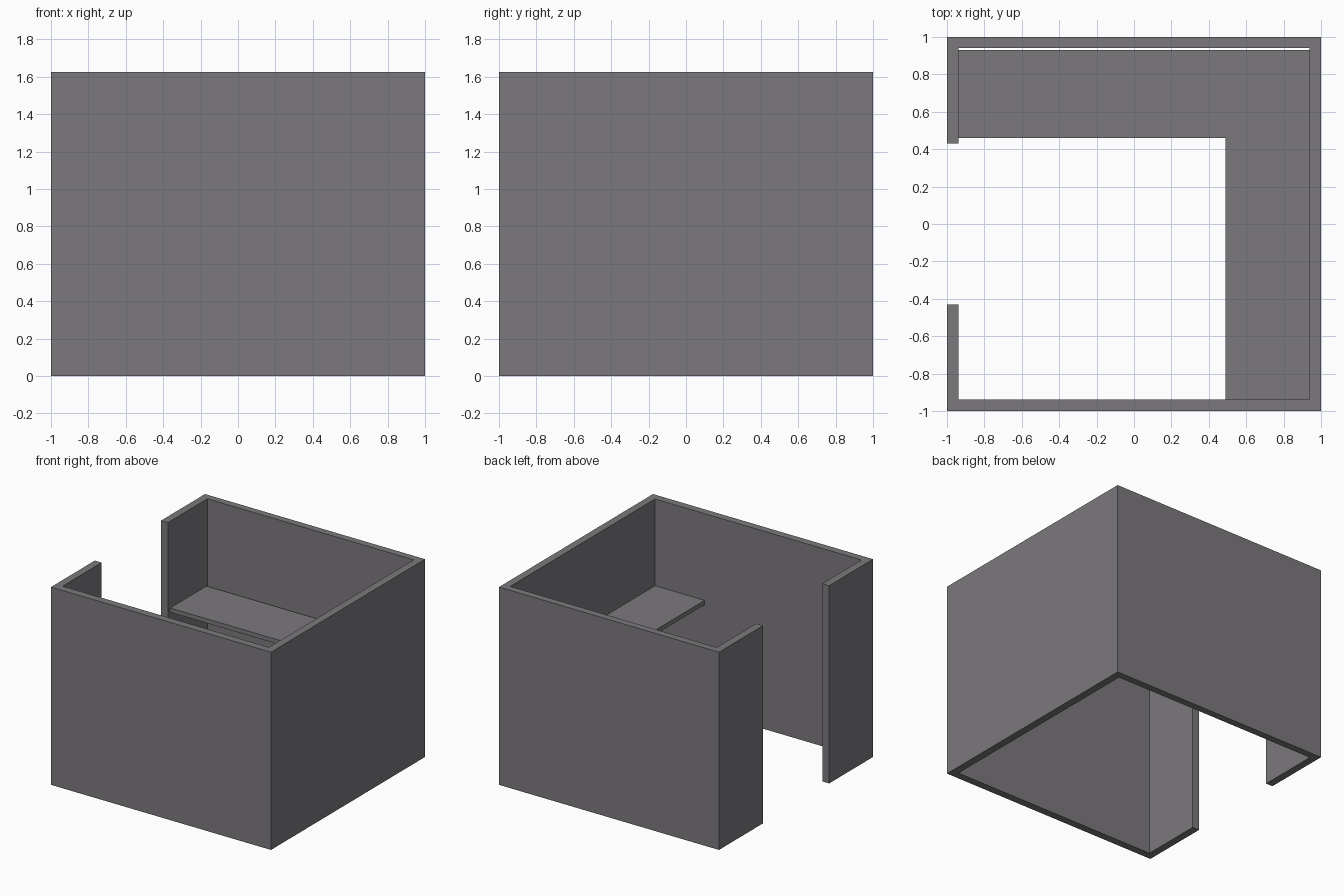
import bpy
import bmesh

if "Cube" in bpy.data.objects:
    bpy.data.objects.remove(bpy.data.objects["Cube"])

grey = bpy.data.materials.new("warm_grey")
grey.diffuse_color = (0.20, 0.19, 0.202, 1)
grey.use_nodes = True
grey.node_tree.nodes["Principled BSDF"].inputs["Base Color"].default_value = grey.diffuse_color


def extrude_outline(name, outline, z0, z1):
    """Closed flat outline (counter-clockwise) pulled up from z0 to z1."""
    bm = bmesh.new()
    base = bm.faces.new([bm.verts.new((x, y, z0)) for x, y in outline])
    new = bmesh.ops.extrude_face_region(bm, geom=[base], use_keep_orig=True)
    top = [v for v in new["geom"] if isinstance(v, bmesh.types.BMVert)]
    bmesh.ops.translate(bm, verts=top, vec=(0, 0, z1 - z0))
    bmesh.ops.recalc_face_normals(bm, faces=bm.faces[:])
    mesh = bpy.data.meshes.new(name)
    bm.to_mesh(mesh)
    bm.free()
    mesh.materials.append(grey)
    obj = bpy.data.objects.new(name, mesh)
    bpy.context.collection.objects.link(obj)
    return obj


HEIGHT = 1.625
INNER = 0.938    # inside face of the walls
BACK = 0.942     # inside face of the back wall
DOOR = 0.43      # half width of the doorway on the left

# Walls: one C-shaped run, open at the doorway
extrude_outline("booth_walls", [
    (-1, -DOOR), (-1, -1), (1, -1), (1, 1), (-1, 1), (-1, DOOR),
    (-INNER, DOOR), (-INNER, BACK), (INNER, BACK),
    (INNER, -INNER), (-INNER, -INNER), (-INNER, -DOOR)], 0, HEIGHT)

# L-shaped counter along the back and right walls, with a slit at the back
extrude_outline("corner_counter", [
    (0.488, -INNER), (INNER, -INNER), (INNER, 0.931),
    (-INNER, 0.931), (-INNER, 0.46), (0.488, 0.46)], 0.876, 0.912)
